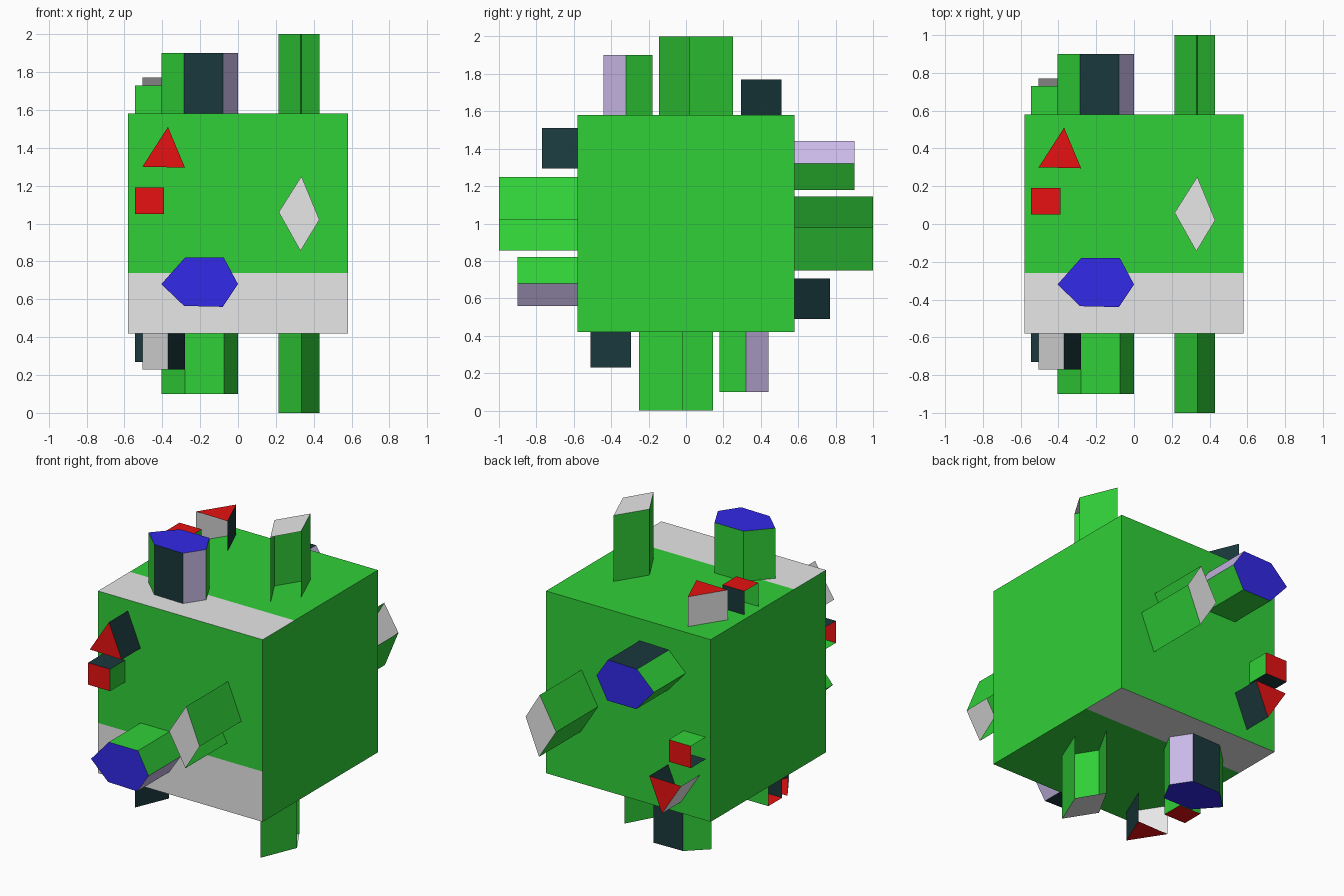
import bpy, bmesh, math
from mathutils import Matrix, Vector

if "Cube" in bpy.data.objects:
    bpy.data.objects.remove(bpy.data.objects["Cube"])

def mat(name, rgb):
    m = bpy.data.materials.new(name)
    m.diffuse_color = (*rgb, 1)
    m.use_nodes = True
    m.node_tree.nodes["Principled BSDF"].inputs["Base Color"].default_value = m.diffuse_color
    return m

GREEN = mat("green", (0.03, 0.63, 0.04))
WHITE = mat("white", (1, 1, 1))
RED = mat("red", (1, 0.007, 0.007))
BLUE = mat("blue", (0.04, 0.028, 1))
BLACK = mat("black", (0.01, 0.04, 0.045))
LAVENDER = mat("lavender", (0.73, 0.61, 1))

HALF = 0.58
CENTRE = Matrix.Translation((0, 0, 1))

def finish(name, bm, mats):
    me = bpy.data.meshes.new(name)
    bm.to_mesh(me)
    bm.free()
    for m in mats:
        me.materials.append(m)
    ob = bpy.data.objects.new(name, me)
    bpy.context.collection.objects.link(ob)
    return ob

# Cube body, cut so that a white band can be painted on three faces
bm = bmesh.new()
bmesh.ops.create_cube(bm, size=2 * HALF)
BAND = -0.26
for axis in ((0, 1, 0), (0, 0, 1)):
    bmesh.ops.bisect_plane(bm, geom=bm.verts[:] + bm.edges[:] + bm.faces[:],
                           plane_co=Vector(axis) * BAND, plane_no=axis)
bmesh.ops.bisect_plane(bm, geom=bm.verts[:] + bm.edges[:] + bm.faces[:],
                       plane_co=(0, -BAND, 0), plane_no=(0, 1, 0))
bm.normal_update()
for f in bm.faces:
    c, n = f.calc_center_median(), f.normal
    front = n.y < -0.9 and c.z < BAND
    top = n.z > 0.9 and c.y < BAND
    bottom = n.z < -0.9 and c.y > -BAND
    f.material_index = int(front or top or bottom)
bm.transform(CENTRE)
finish("body", bm, [GREEN, WHITE])

# Pegs: outline on the face (counter-clockwise), height, cap colour,
# and one wall colour per outline edge (None leaves the wall open)
PEGS = {
    "triangle_peg": ([(-0.505, 0.30), (-0.28, 0.295), (-0.37, 0.51)], 0.19, RED,
                     [None, BLACK, WHITE]),
    "square_peg": ([(-0.545, 0.05), (-0.39, 0.05), (-0.39, 0.19), (-0.545, 0.19)], 0.15, RED,
                   [GREEN, GREEN, BLACK, None]),
    "hexagon_peg": ([(-0.405, -0.32), (-0.285, -0.435), (-0.08, -0.44), (0, -0.32),
                     (-0.075, -0.18), (-0.28, -0.18)], 0.32, BLUE,
                    [GREEN, BLACK, LAVENDER, GREEN, GREEN, GREEN]),
    "diamond_peg": ([(0.215, 0.06), (0.33, -0.145), (0.43, 0.02), (0.335, 0.25)], 0.42, WHITE,
                    [GREEN, None, GREEN, GREEN]),
}

def peg(name, outline, height, cap, walls, turn):
    mats = list(dict.fromkeys([cap] + [w for w in walls if w]))
    bm = bmesh.new()
    low = [bm.verts.new((x, -HALF, v)) for x, v in outline]
    high = [bm.verts.new((x, -HALF - height, v)) for x, v in outline]
    bm.faces.new(high).material_index = 0
    for i, w in enumerate(walls):
        if w:
            j = (i + 1) % len(outline)
            bm.faces.new((low[i], low[j], high[j], high[i])).material_index = mats.index(w)
    bm.transform(CENTRE @ Matrix.Rotation(turn, 4, 'X'))
    finish(name, bm, mats)

# The same set of pegs on the front, top, back and bottom
for k, side in enumerate(("front", "top", "back", "bottom")):
    for name, spec in PEGS.items():
        peg(side + "_" + name, *spec, -k * math.pi / 2)
